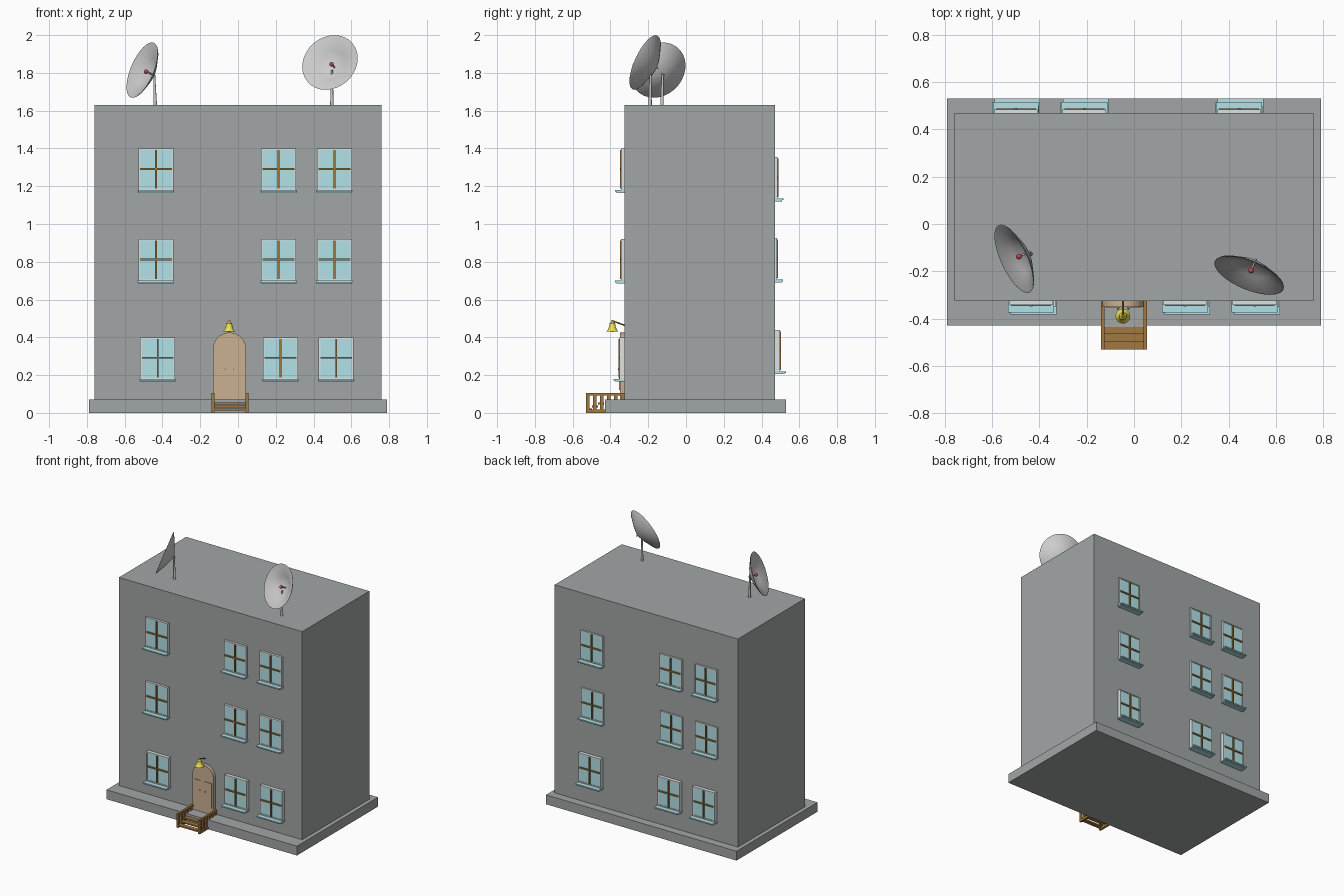
import bpy, bmesh, math
from mathutils import Vector, Matrix

if "Cube" in bpy.data.objects:
    bpy.data.objects.remove(bpy.data.objects["Cube"])


def mat(name, r, g, b):
    m = bpy.data.materials.new(name)
    m.diffuse_color = (r, g, b, 1)
    m.use_nodes = True
    m.node_tree.nodes["Principled BSDF"].inputs["Base Color"].default_value = m.diffuse_color
    return m


WALL = mat("wall_grey", .36, .38, .38)
BLUE = mat("pale_blue", .45, .76, .80)
RIM = mat("rim_white", .72, .76, .76)
WOOD = mat("wood", .36, .19, .05)
DOOR = mat("door_tan", .60, .44, .29)
GOLD = mat("bell_yellow", .85, .75, .08)
RED = mat("feed_red", .55, .06, .09)


def add(name, mesh, m=None):
    ob = bpy.data.objects.new(name, mesh)
    bpy.context.collection.objects.link(ob)
    if m:
        mesh.materials.append(m)
    return ob


def boxes(items):
    """Mesh made of (x0,x1,y0,y1,z0,z1,slot) boxes."""
    bm = bmesh.new()
    for x0, x1, y0, y1, z0, z1, slot in items:
        M = Matrix.Translation(((x0 + x1) / 2, (y0 + y1) / 2, (z0 + z1) / 2)) @ Matrix.Diagonal((x1 - x0, y1 - y0, z1 - z0, 1))
        verts = bmesh.ops.create_cube(bm, size=1, matrix=M)["verts"]
        for f in {f for v in verts for f in v.link_faces}:
            f.material_index = slot
    me = bpy.data.meshes.new("boxes")
    bm.to_mesh(me)
    bm.free()
    return me


def lathe(name, profile, m=None, steps=32):
    """Revolve (radius, z) points about z."""
    bm = bmesh.new()
    vs = [bm.verts.new((r, 0, z)) for r, z in profile]
    es = [bm.edges.new(p) for p in zip(vs, vs[1:])]
    bmesh.ops.spin(bm, geom=vs + es, cent=(0, 0, 0), axis=(0, 0, 1), angle=2 * math.pi, steps=steps)
    bmesh.ops.remove_doubles(bm, verts=bm.verts, dist=1e-5)
    bmesh.ops.recalc_face_normals(bm, faces=bm.faces)
    me = bpy.data.meshes.new(name)
    bm.to_mesh(me)
    bm.free()
    ob = add(name, me, m)
    smooth(ob)
    return ob


def smooth(ob):
    bpy.ops.object.select_all(action='DESELECT')
    ob.select_set(True)
    bpy.context.view_layer.objects.active = ob
    bpy.ops.object.shade_smooth_by_angle(angle=math.radians(35))


def rod(name, a, b, r0, r1, m=None):
    a, b = Vector(a), Vector(b)
    L = (b - a).length
    ob = lathe(name, [(0, 0), (r0, 0), (r1, L), (0, L)], m, 12)
    ob.matrix_world = Matrix.Translation(a) @ (b - a).to_track_quat('Z', 'Y').to_matrix().to_4x4()
    return ob


# Building block and plinth
add("building", boxes([(-.76, .76, -.325, .47, .07, 1.63, 0)]), WALL)
add("plinth", boxes([(-.79, .79, -.43, .53, 0, .07, 0)]), WALL)

# Window mesh: glass, rim, cross bars and sill
w, t = .0925, .008
window = boxes([
    (-w + t, w - t, -.014, .008, .015 + t, .235 - t, 0),
    (-w, -w + t, -.018, .008, .015, .235, 1), (w - t, w, -.018, .008, .015, .235, 1),
    (-w + t, w - t, -.018, .008, .015, .015 + t, 1), (-w + t, w - t, -.018, .008, .235 - t, .235, 1),
    (-.005, .005, -.024, 0, .015 + t, .235 - t, 2),
    (-w + t, w - t, -.022, 0, .122, .132, 2),
    (-.097, .097, -.05, .008, .006, .015, 0), (-.094, .094, -.042, .008, 0, .006, 0)])
for m in (BLUE, RIM, WOOD):
    window.materials.append(m)
front_rows = [(1.165, 0, 0), (.685, 0, 0), (.165, .01, .008)]
back_rows = [(1.12, 0, -.004), (.69, -.003, -.006), (.205, .006, .01)]
for side, rows, cols in (("front", front_rows, (-.435, .215, .51)), ("back", back_rows, (-.50, -.21, .445))):
    for z, dx, out in rows:
        for x in cols:
            ob = add(side + "_window", window)
            if side == "front":
                ob.location = (x + dx, -.325 - out, z)
            else:
                ob.location = (x + dx, .47 + out, z)
                ob.rotation_euler.z = math.pi

# Arched door with raised panels and knobs
DX = -.045
bm = bmesh.new()
pts = [(-.0875, .07), (.0875, .07)]
pts += [(.0875 * math.cos(math.pi * i / 20), .338 + .0875 * math.sin(math.pi * i / 20)) for i in range(21)]
face = bm.faces.new([bm.verts.new((DX + x, -.35, z)) for x, z in pts])
ext = bmesh.ops.extrude_face_region(bm, geom=[face])["geom"]
bmesh.ops.translate(bm, verts=[v for v in ext if isinstance(v, bmesh.types.BMVert)], vec=(0, .03, 0))
bmesh.ops.recalc_face_normals(bm, faces=bm.faces)
me = bpy.data.meshes.new("door")
bm.to_mesh(me)
bm.free()
add("door", me, DOOR)
for s in (-1, 1):
    a, b = sorted((DX + s * .015, DX + s * .073))
    add("door_panel", boxes([(a, b, -.355, -.345, .12, .305, 0)]), DOOR)
    rod("door_knob", (DX + s * .022, -.354, .232), (DX + s * .022, -.361, .232), .004, .004, WOOD)

# Steps: three thin treads between two slatted rails
add("treads", boxes([(-.13, .045, -.53 + .032 * i, -.498 + .032 * i, .012 + .016 * i, .022 + .016 * i, 0)
                     for i in range(3)]), WOOD)
for x in (-.14, .04):
    parts = [(x, x + .015, -.53, -.325, .093, .105, 0), (x, x + .015, -.53, -.43, 0, .018, 0)]
    for i in range(6):
        y = -.53 + .0375 * i
        parts.append((x, x + .015, y, y + .018, .018 if y < -.43 else .07, .093, 0))
    add("step_rail", boxes(parts), WOOD)

# Bell on a wall bracket
bell = lathe("bell", [(0, .058), (.006, .058), (.008, .05), (.015, .044), (.018, .025), (.024, .01),
                      (.031, .002), (.031, 0), (.026, 0), (.014, .03), (0, .04)], GOLD, 24)
bell.location = (-.047, -.39, .43)
rod("bell_bracket", (-.047, -.32, .462), (-.047, -.392, .488), .004, .004, WOOD)
rod("bell_clapper", (-.047, -.39, .47), (-.047, -.39, .428), .002, .005, GOLD)


# Roof satellite dishes: shallow cone, mast, feed arm and red feed
def dish(centre, normal, foot, top):
    n = Vector(normal).normalized()
    apex = Vector(centre) - n * .07
    ob = lathe("dish", [(0, -.004), (.08, .028), (.154, .066), (.157, .070), (.150, .070), (.08, .034), (0, .003)])
    ob.matrix_world = Matrix.Translation(apex) @ n.to_track_quat('Z', 'Y').to_matrix().to_4x4()
    rod("dish_mast", foot, top, .009, .005)
    rod("feed_arm", apex - n * .012, apex + n * .042, .004, .004)
    ball = lathe("feed", [(.012 * math.sin(math.pi * i / 8), -.012 * math.cos(math.pi * i / 8)) for i in range(9)], RED, 16)
    ball.location = apex + n * .046


dish((.487, -.217, 1.855), (-.35, -.85, .39), (.497, -.19, 1.63), (.497, -.188, 1.815))
dish((-.507, -.147, 1.815), (-.846, -.39, .36), (-.438, -.127, 1.63), (-.444, -.124, 1.80))
